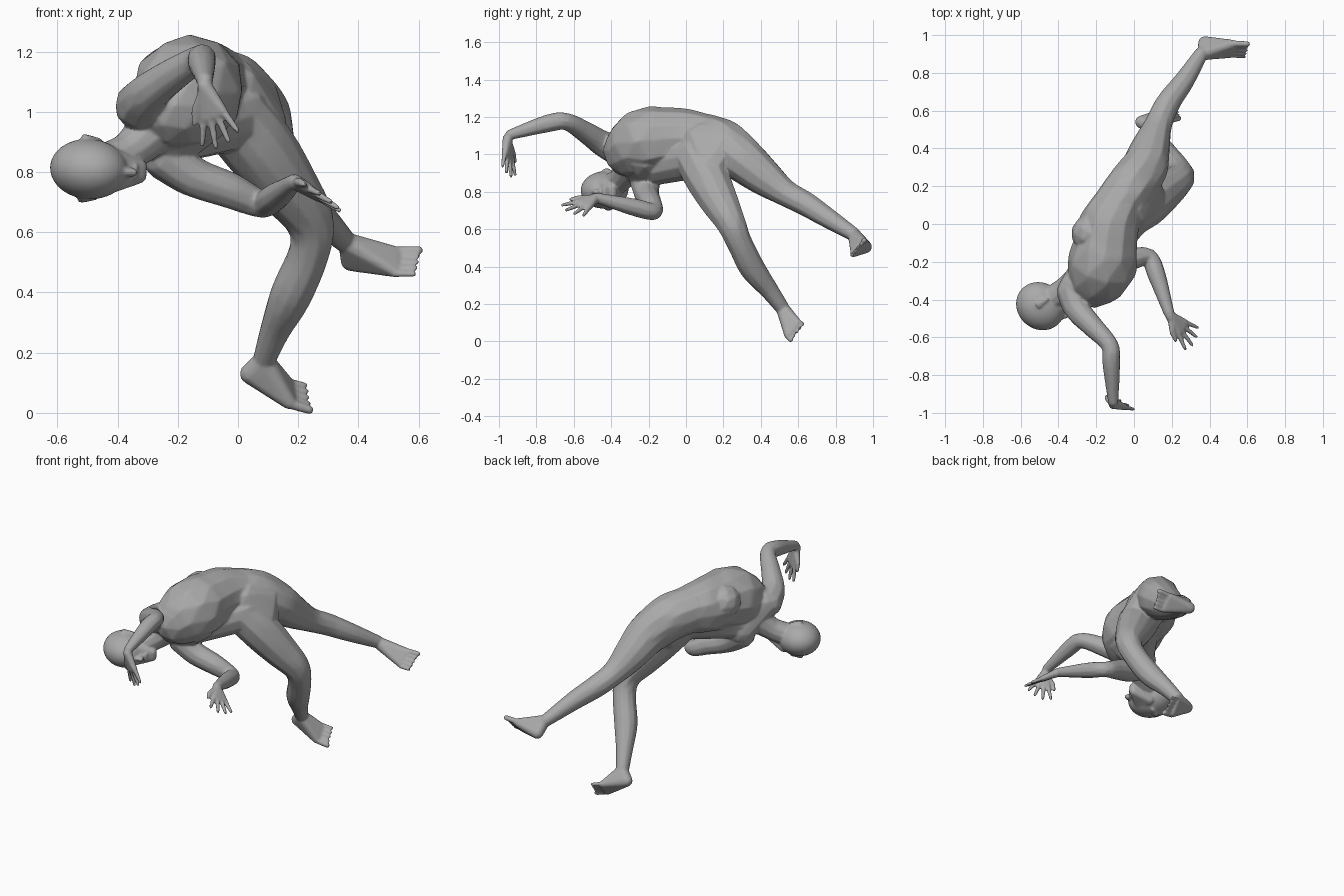
import bpy, bmesh, math
from mathutils import Vector as V, Matrix

if "Cube" in bpy.data.objects:
    bpy.data.objects.remove(bpy.data.objects["Cube"])

bm = bmesh.new()


def hull(balls):
    """Closed skin stretched over several (centre, radius) balls."""
    part = bmesh.new()
    for c, r in balls:
        bmesh.ops.create_icosphere(part, subdivisions=2, radius=r,
                                   matrix=Matrix.Translation(V(c)))
    bmesh.ops.convex_hull(part, input=part.verts)
    loose = [v for v in part.verts if not v.link_faces]
    bmesh.ops.delete(part, geom=loose, context='VERTS')
    inside = [v for v in part.verts if all(len(e.link_faces) > 2 for e in v.link_edges)]
    bmesh.ops.delete(part, geom=inside, context='VERTS')
    mesh = bpy.data.meshes.new("part")
    part.to_mesh(mesh)
    part.free()
    bm.from_mesh(mesh)
    bpy.data.meshes.remove(mesh)


def chain(*pts, steps=4):
    """Limb of changing thickness along a smooth path of (x, y, z, radius)."""
    pts = [V(p) for p in pts]
    ext = [2 * pts[0] - pts[1]] + pts + [2 * pts[-1] - pts[-2]]
    path = []
    for a, b, c, d in zip(ext, ext[1:], ext[2:], ext[3:]):
        for i in range(steps):
            t = i / steps
            path.append(0.5 * (2 * b + (c - a) * t + (2 * a - 5 * b + 4 * c - d) * t ** 2
                               + (3 * b - a - 3 * c + d) * t ** 3))
    path.append(pts[-1])
    for p, q in zip(path, path[1:]):
        hull([(p.xyz, p.w), (q.xyz, q.w)])


def ellipsoid(centre, axes, radii):
    m = Matrix([a * r for a, r in zip(axes, radii)]).transposed().to_4x4()
    bmesh.ops.create_icosphere(bm, subdivisions=4, radius=1,
                               matrix=Matrix.Translation(centre) @ m)


def hand(wrist, aim, side):
    """Palm, four fingers and a thumb; side points from thumb to little finger."""
    w, d = V(wrist), V(aim).normalized()
    s = V(side)
    s = (s - s.dot(d) * d).normalized()
    knuckles = [w + d * (0.105 - 0.004 * abs(i - 1)) + s * (i - 1.5) * 0.026 for i in range(4)]
    hull([(w, 0.026)] + [(k, 0.016) for k in knuckles])
    for i, k in enumerate(knuckles):
        f = (d + s * (i - 1.5) * 0.27).normalized()
        size = (0.09, 0.1, 0.095, 0.08)[i]
        chain((*k, 0.014), (*(k + f * size * 0.5), 0.012), (*(k + f * size), 0.009), steps=1)
    base = w + d * 0.03 - s * 0.02
    mid = base + d * 0.04 - s * 0.04
    chain((*base, 0.02), (*mid, 0.015), (*(mid + d * 0.04 - s * 0.018), 0.01), steps=1)


def foot(ankle, heel, ball, tip, side):
    """Wedge-shaped foot with five toes; side points to the big toe."""
    a, h, b, t, s = map(V, (ankle, heel, ball, tip, side))
    s.normalize()
    hull([(a, 0.038), (h, 0.035), (b + s * 0.04, 0.025), (b - s * 0.042, 0.018)])
    for i in range(5):
        root = b + s * (0.046 - 0.024 * i)
        end = root + (t - b) * (1.03 - 0.05 * i) + s * (0.004 - 0.002 * i)
        r = 0.015 if i == 0 else 0.0095
        hull([(root, r + 0.003), (end, r)])


# Torso: hips, waist and rib cage
chain((-0.08, 0.1, 1.085, 0.135), (-0.13, 0.0, 1.085, 0.16), (-0.15, -0.12, 1.08, 0.172),
      (-0.17, -0.22, 1.065, 0.185), (-0.21, -0.3, 1.02, 0.145))
hull([((-0.23, -0.05, 1.12), 0.103), ((-0.05, 0.05, 1.02), 0.12)])
hull([((-0.31, -0.34, 1.02), 0.09), ((-0.24, -0.21, 0.88), 0.085), ((-0.15, -0.22, 1.0), 0.13)])
# Lower flank and buttocks
hull([((-0.2, -0.19, 0.93), 0.1), ((-0.1, -0.02, 1.0), 0.1), ((-0.01, 0.06, 0.99), 0.12)])
hull([((0.02, 0.2, 1.03), 0.12), ((0.05, 0.13, 0.93), 0.12), ((-0.03, 0.08, 1.06), 0.12)])

# Raised leg
chain((-0.1, 0.08, 1.09, 0.135), (-0.02, 0.19, 1.055, 0.138), (0.055, 0.3, 0.975, 0.125),
      (0.09, 0.41, 0.885, 0.103), (0.13, 0.53, 0.795, 0.073), (0.18, 0.64, 0.735, 0.066),
      (0.26, 0.75, 0.665, 0.056), (0.355, 0.9, 0.57, 0.038))
foot((0.37, 0.905, 0.56), (0.375, 0.96, 0.505), (0.52, 0.925, 0.5), (0.598, 0.92, 0.502),
     (0, 0.65, 0.75))

# Standing leg
chain((-0.02, 0.05, 0.99, 0.12), (0.07, 0.11, 0.88, 0.122), (0.16, 0.175, 0.755, 0.105),
      (0.24, 0.24, 0.635, 0.081), (0.235, 0.285, 0.53, 0.07), (0.175, 0.355, 0.39, 0.07),
      (0.125, 0.44, 0.28, 0.052), (0.09, 0.51, 0.185, 0.04))
foot((0.085, 0.52, 0.17), (0.04, 0.54, 0.13), (0.17, 0.575, 0.066), (0.235, 0.592, 0.048),
     (0, -0.66, -0.75))

# Arm reaching forward, with a hanging hand
chain((-0.325, -0.36, 1.02, 0.085), (-0.3, -0.45, 1.06, 0.07), (-0.22, -0.54, 1.12, 0.058),
      (-0.13, -0.64, 1.175, 0.047), (-0.12, -0.74, 1.165, 0.048), (-0.11, -0.94, 1.105, 0.028))
hand((-0.11, -0.955, 1.085), (0.3, 0.04, -1), (0.8, -0.45, 0.25))

# Arm folded under the chest, with an open hand
chain((-0.24, -0.22, 0.85, 0.08), (-0.15, -0.21, 0.785, 0.068), (-0.03, -0.19, 0.74, 0.061),
      (0.075, -0.175, 0.695, 0.047), (0.12, -0.27, 0.715, 0.048), (0.185, -0.47, 0.765, 0.029))
hand((0.19, -0.485, 0.767), (0.6, -0.62, -0.35), (0.75, 0.4, -0.55))

# Neck and head
chain((-0.28, -0.29, 0.94, 0.085), (-0.36, -0.345, 0.87, 0.068), (-0.44, -0.4, 0.83, 0.068))
face = V((0.75, -0.65, -0.08)).normalized()
up = V((-0.65, -0.74, 0.0))
up = (up - up.dot(face) * face).normalized()
across = up.cross(face)
axes = (across, face, up)
skull = V((-0.495, -0.435, 0.81))
ellipsoid(skull, axes, (0.1, 0.135, 0.122))


def on_head(x, y, z):
    return skull + across * x + face * y + up * z


# Jaw, nose, brow and lips
hull([(on_head(x, y, z), r) for x, y, z, r in
      ((-0.045, 0.06, -0.02, 0.038), (0.045, 0.06, -0.02, 0.038),
       (-0.015, 0.1, -0.14, 0.026), (0.015, 0.1, -0.14, 0.026),
       (-0.05, 0.01, -0.09, 0.03), (0.05, 0.01, -0.09, 0.03))])
hull([(on_head(0, 0.115, -0.01), 0.012), (on_head(0, 0.142, -0.062), 0.014),
      (on_head(0, 0.105, -0.07), 0.02)])
hull([(on_head(x, 0.1, 0.008), 0.022) for x in (-0.035, 0.035)])
hull([(on_head(x, 0.117, -0.098), 0.012) for x in (-0.015, 0.015)])
for sgn in (-1, 1):
    hull([(on_head(sgn * 0.1, -0.015, 0.005), 0.013), (on_head(sgn * 0.104, -0.03, 0.0), 0.011),
          (on_head(sgn * 0.094, -0.005, -0.05), 0.01)])

# Fuse everything into one skin
mesh = bpy.data.meshes.new("body")
bm.to_mesh(mesh)
bm.free()
body = bpy.data.objects.new("body", mesh)
bpy.context.collection.objects.link(body)
bpy.context.view_layer.objects.active = body
body.select_set(True)

remesh = body.modifiers.new("fuse", 'REMESH')
remesh.mode = 'VOXEL'
remesh.voxel_size = 0.006
soften = body.modifiers.new("soften", 'SMOOTH')
soften.factor = 0.5
soften.iterations = 5
reduce = body.modifiers.new("reduce", 'DECIMATE')
reduce.ratio = 0.25
for name in ("fuse", "soften", "reduce"):
    bpy.ops.object.modifier_apply(modifier=name)
bpy.ops.object.shade_smooth_by_angle(angle=math.radians(40))

grey = bpy.data.materials.new("plain grey")
grey.use_nodes = True
colour = (0.4, 0.4, 0.4, 1)
grey.diffuse_color = colour
grey.node_tree.nodes["Principled BSDF"].inputs["Base Color"].default_value = colour
body.data.materials.append(grey)
